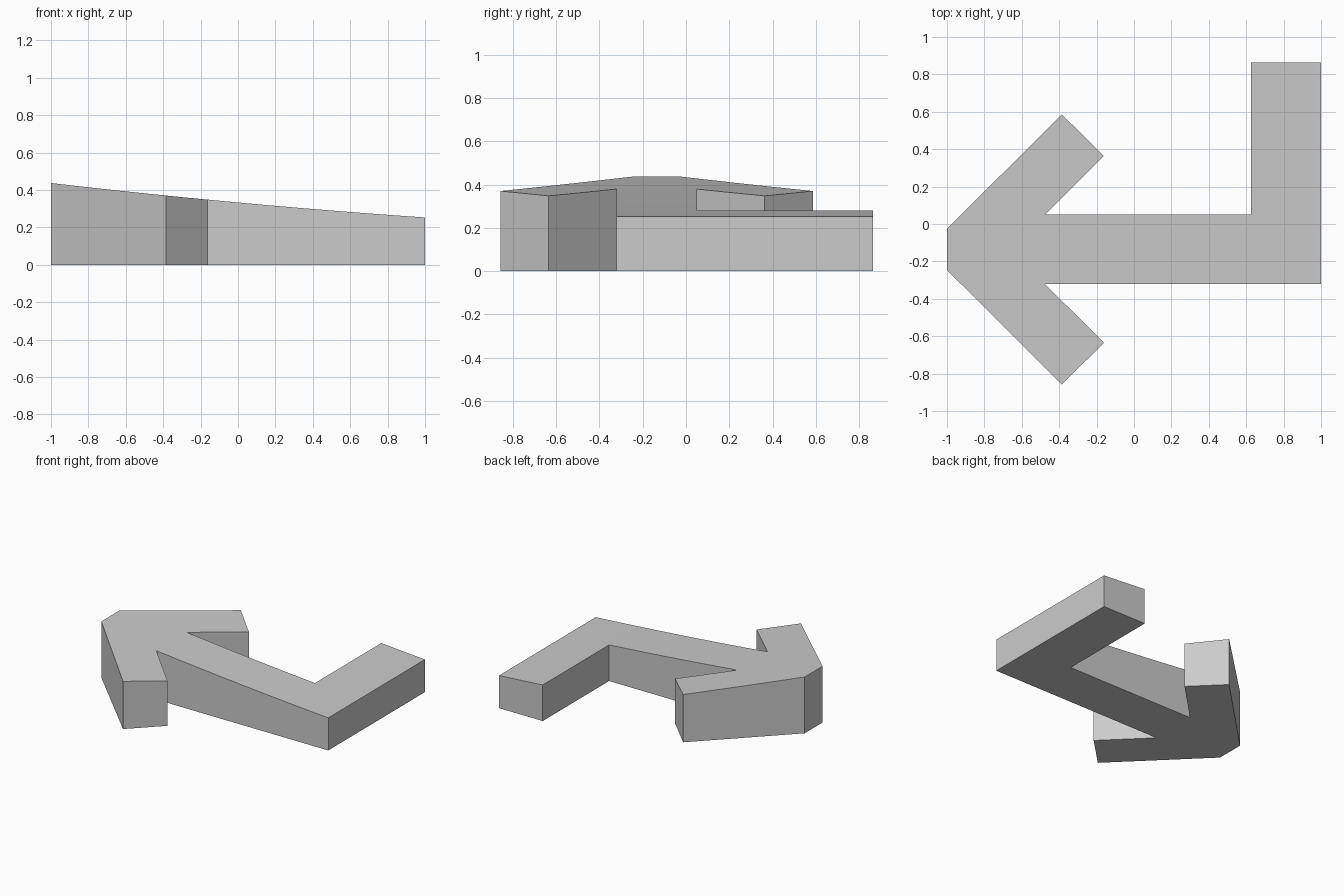
import bpy
import bmesh

cube = bpy.data.objects.get("Cube")
if cube:
    bpy.data.objects.remove(cube, do_unlink=True)

# Plain grey finish
COLOUR = (0.6, 0.6, 0.6, 1.0)
grey = bpy.data.materials.new("light grey")
grey.use_nodes = True
grey.diffuse_color = COLOUR
grey.node_tree.nodes["Principled BSDF"].inputs["Base Color"].default_value = COLOUR

# Plan outline: symmetric arrow head around the shaft axis, then the bent tail
AXIS = -0.136
HEAD = [(-0.475, 0.186), (-0.161, 0.499), (-0.386, 0.722), (-1.0, 0.11)]
upper = [(x, AXIS + d) for x, d in reversed(HEAD)]
lower = [(x, AXIS - d) for x, d in HEAD]
tail = [(0.625, 0.05), (0.625, 0.863), (1.0, 0.863), (1.0, -0.322)]
outline = upper + tail + lower


def top_height(x):
    """Gently curved top that rises towards the arrow tip."""
    return 0.333 - 0.092 * x + 0.012 * x * x


# Extrude the outline into a unit-high prism
bm = bmesh.new()
base = bm.faces.new([bm.verts.new((x, y, 0)) for x, y in outline])
result = bmesh.ops.extrude_face_region(bm, geom=[base], use_keep_orig=True)
for v in result["geom"]:
    if isinstance(v, bmesh.types.BMVert):
        v.co.z = 1.0

# Slice across the length so the top can follow the curve
SLICES = 16
for i in range(1, SLICES):
    bmesh.ops.bisect_plane(
        bm, geom=bm.verts[:] + bm.edges[:] + bm.faces[:], dist=1e-5,
        plane_co=(-1 + 2 * i / SLICES, 0, 0), plane_no=(1, 0, 0))
for v in bm.verts:
    v.co.z *= top_height(v.co.x)
bmesh.ops.recalc_face_normals(bm, faces=bm.faces[:])

mesh = bpy.data.meshes.new("bent_arrow")
bm.to_mesh(mesh)
bm.free()
mesh.materials.append(grey)
arrow = bpy.data.objects.new("bent_arrow", mesh)
bpy.context.collection.objects.link(arrow)

# Smooth the curved top, keep the corners crisp
bpy.ops.object.select_all(action="DESELECT")
arrow.select_set(True)
bpy.context.view_layer.objects.active = arrow
bpy.ops.object.shade_smooth_by_angle()
